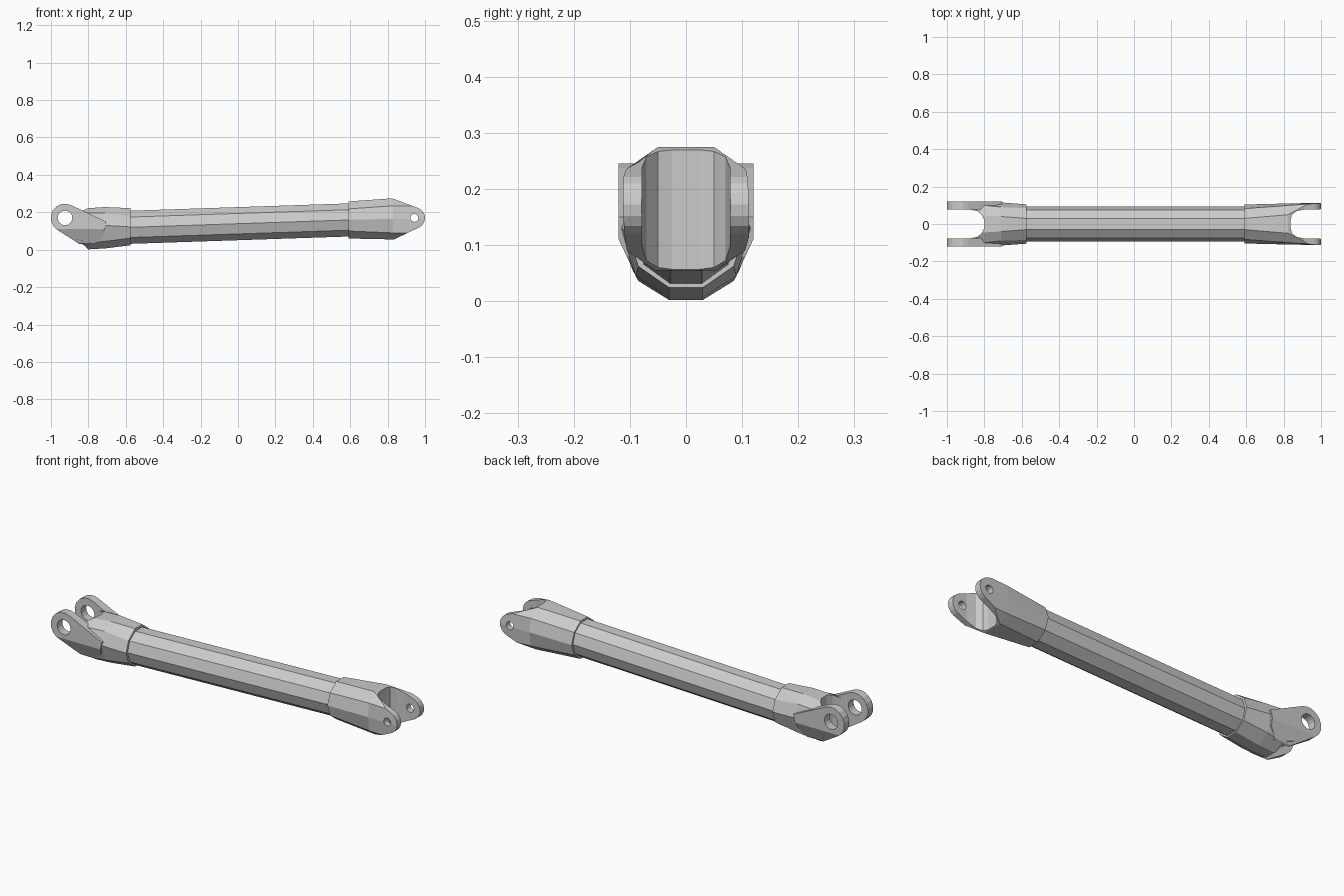
import bpy, bmesh
from math import sin, cos, pi

if "Cube" in bpy.data.objects:
    bpy.data.objects.remove(bpy.data.objects["Cube"])


def loft(name, rings):
    """Closed solid through rings of equal vertex count."""
    bm = bmesh.new()
    vs = [[bm.verts.new(p) for p in ring] for ring in rings]
    n = len(vs[0])
    for a, b in zip(vs, vs[1:]):
        for i in range(n):
            j = (i + 1) % n
            bm.faces.new((a[i], a[j], b[j], b[i]))
    bm.faces.new(vs[0])
    bm.faces.new(vs[-1])
    bmesh.ops.recalc_face_normals(bm, faces=bm.faces)
    me = bpy.data.meshes.new(name)
    bm.to_mesh(me)
    bm.free()
    ob = bpy.data.objects.new(name, me)
    bpy.context.collection.objects.link(ob)
    return ob


def section(x, half):
    """Mirror a right-half (y, z) outline, top to bottom, into a full ring."""
    return [(x, y, z) for y, z in half] + [(x, -y, z) for y, z in reversed(half)]


def side_prism(name, pts, y=0.2):
    return loft(name, [[(px, s, pz) for px, pz in pts] for s in (-y, y)])


def top_prism(name, half):
    pts = half + [(x, -y) for x, y in reversed(half)]
    return loft(name, [[(x, y, z) for x, y in pts] for z in (-0.2, 0.5)])


def arc(cx, cz, r, a0, a1, n):
    return [(cx + r * cos(pi / 180 * (a0 + (a1 - a0) * i / n)),
             cz + r * sin(pi / 180 * (a0 + (a1 - a0) * i / n))) for i in range(n + 1)]


def boolean(ob, other, op):
    m = ob.modifiers.new(op, 'BOOLEAN')
    m.operation, m.object, m.solver = op, other, 'EXACT'
    bpy.context.view_layer.objects.active = ob
    bpy.ops.object.modifier_apply(modifier=m.name)
    bpy.data.objects.remove(other)


# Slightly tilted ten-sided tube
def tube_ring(x):
    cz = 0.12 + (x + 0.575) * 0.0335
    return [(x, 0.093 * cos(pi * (i * 2) / 10), cz + 0.093 * sin(pi * (i * 2) / 10))
            for i in range(10)]

loft("tube", [tube_ring(-0.62), tube_ring(0.64)])

# Right fork: faceted body trimmed to its side profile, then slotted
right = loft("right_fork", [
    section(0.59, [(.03, .258), (.082, .218), (.104, .16), (.082, .1), (.03, .06)]),
    section(0.83, [(.05, .275), (.1, .235), (.11, .165), (.1, .09), (.055, .055)]),
    section(1.02, [(.05, .275), (.113, .235), (.113, .165), (.113, .09), (.06, .055)])])
boolean(right, side_prism("trim", [(0.5, 0.0), (0.59, 0.058), (0.83, 0.053)]
        + arc(0.943, 0.17, 0.057, -60, 65, 6) + [(0.82, 0.276), (0.5, 0.3)]), 'INTERSECT')
boolean(right, top_prism("slot", [(1.1, .08), (.92, .078), (.87, .07), (.845, .05), (.838, .025)]),
        'DIFFERENCE')
boolean(right, side_prism("pin_hole", arc(0.943, 0.17, 0.021, 0, 337.5, 15)), 'DIFFERENCE')

# Left fork: collar plus a pair of offset lugs
left = loft("left_fork", [
    section(-0.575, [(.03, .222), (.085, .18), (.105, .122), (.085, .062), (.03, .024)]),
    section(-0.71, [(.04, .228), (.09, .195), (.115, .13), (.09, .045), (.03, .007)]),
    section(-0.80, [(.045, .222), (.1, .195), (.119, .115), (.085, .036), (.03, .002)]),
    section(-0.86, [(.045, .205), (.1, .19), (.119, .115), (.095, .055), (.03, .035)])])
lugs = loft("lugs", [section(x, [(.12, .3), (.12, .2), (.12, .11), (.085, .036), (.03, .0)])
                     for x in (-1.02, -0.69)])
boolean(lugs, side_prism("trim", arc(-0.925, 0.17, 0.076, 62, 238, 8)
        + [(-0.805, 0.003), (-0.77, 0.02), (-0.72, 0.08), (-0.705, 0.15)]), 'INTERSECT')
boolean(lugs, top_prism("core", [(-1.1, .075), (-0.65, .075)]), 'DIFFERENCE')
boolean(left, lugs, 'UNION')
boolean(left, top_prism("slot", [(-1.1, .078), (-.88, .077), (-.84, .07), (-.815, .05), (-.80, .02)]),
        'DIFFERENCE')
boolean(left, side_prism("pin_hole", arc(-0.925, 0.17, 0.039, 0, 337.5, 15)), 'DIFFERENCE')
